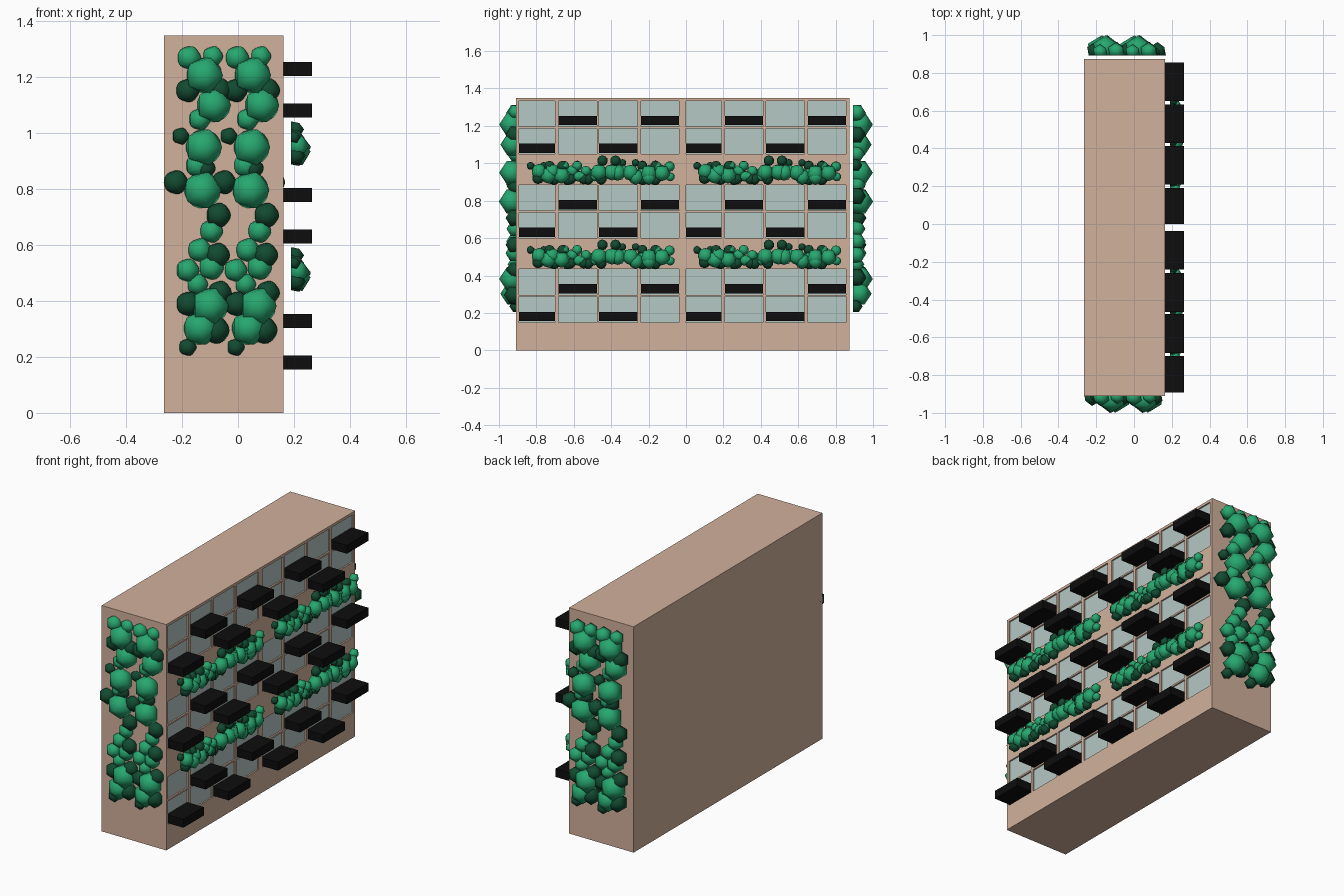
import bpy, bmesh, math
from mathutils import Matrix, Vector

if "Cube" in bpy.data.objects:
    bpy.data.objects.remove(bpy.data.objects["Cube"])


def material(name, rgb):
    m = bpy.data.materials.new(name)
    m.diffuse_color = (*rgb, 1)
    m.use_nodes = True
    m.node_tree.nodes["Principled BSDF"].inputs["Base Color"].default_value = m.diffuse_color
    return m


WALL = material("wall", (0.64, 0.44, 0.33))
GLASS = material("glass", (0.46, 0.58, 0.55))
BLACK = material("black", (0.004, 0.004, 0.004))
LIGHT = material("light_leaf", (0.02, 0.39, 0.16))
DARK = material("dark_leaf", (0.006, 0.07, 0.03))


def add_object(name, mesh, *mats):
    ob = bpy.data.objects.new(name, mesh)
    bpy.context.collection.objects.link(ob)
    for m in mats:
        if m.name not in mesh.materials:
            mesh.materials.append(m)
    return ob


def boxes(name, specs, mat):
    """One object from boxes given as (x0, x1, y0, y1, z0, z1)."""
    bm = bmesh.new()
    for x0, x1, y0, y1, z0, z1 in specs:
        mx = Matrix.Translation(((x0 + x1) / 2, (y0 + y1) / 2, (z0 + z1) / 2))
        bmesh.ops.create_cube(bm, size=1, matrix=mx @ Matrix.Diagonal((x1 - x0, y1 - y0, z1 - z0, 1)))
    me = bpy.data.meshes.new(name)
    bm.to_mesh(me)
    bm.free()
    return add_object(name, me, mat)


FACE = 0.163
COLS = [(-0.893, -0.700), (-0.683, -0.477), (-0.465, -0.260), (-0.240, -0.037),
        (0.0, 0.190), (0.208, 0.412), (0.428, 0.633), (0.652, 0.855)]
FLOORS = [0.15, 0.60, 1.05]

# building block with recessed window openings
body = boxes("building", [(-0.265, FACE, -0.91, 0.873, 0, 1.35)], WALL)
openings = [(y0, y1, f + dz, f + dz + 0.137)
            for f in FLOORS for dz in (0, 0.147) for y0, y1 in COLS]
cutter = boxes("window_cutter", [(FACE - 0.012, FACE + 0.05, *o) for o in openings], WALL)
cutter.hide_render = True
cutter.hide_set(True)
cut = body.modifiers.new("windows", 'BOOLEAN')
cut.object = cutter
cut.solver = 'EXACT'

# window panes
boxes("window_panes", [(FACE - 0.016, FACE - 0.009, *o) for o in openings], GLASS)

# staggered balcony slabs
slabs = []
for f in FLOORS:
    for i, (y0, y1) in enumerate(COLS):
        z = f + 0.006 + 0.148 * (i % 2)
        slabs.append((FACE - 0.012, 0.264, y0, y1, z, z + 0.05))
boxes("balcony_slabs", slabs, BLACK)

# one vine column: leaf clumps as (x, z, radius)
LIGHT_CLUMPS = [(-.175, 1.27, .043), (-.09, 1.275, .037), (-.12, 1.207, .066), (-.087, 1.10, .062),
                (-.137, 1.05, .040), (-.123, .95, .066), (-.145, .885, .043), (-.127, .796, .067),
                (-.095, .65, .042), (-.137, .582, .043), (-.18, .51, .042), (-.095, .52, .045),
                (-.145, .46, .038), (-.10, .382, .066), (-.134, .303, .062)]
DARK_CLUMPS = [(-.18, 1.153, .043), (-.066, 1.153, .045), (-.205, .99, .031), (-.222, .825, .044),
               (-.07, .707, .045), (-.073, .564, .045), (-.177, .39, .045), (-.18, .235, .032),
               (-.065, .43, .043), (-.08, .296, .05), (-.12, .875, .04)]

bm = bmesh.new()
for index, clumps in enumerate((LIGHT_CLUMPS, DARK_CLUMPS)):
    for x, z, r in clumps:
        R = r / 0.894
        new = bmesh.ops.create_icosphere(bm, subdivisions=1, radius=R)["verts"]
        for v in new:
            # flat back against the wall, tip pointing outwards (-y)
            h = max(v.co.z, -0.447 * R) + 0.447 * R
            v.co = Vector((x + v.co.x, -h, z + v.co.y))
        for f in {f for v in new for f in v.link_faces}:
            f.material_index = index
            f.smooth = True
bmesh.ops.recalc_face_normals(bm, faces=bm.faces)
vine = bpy.data.meshes.new("vine")
bm.to_mesh(vine)
bm.free()

# vines on both end walls, the rear ones turned half round
turn = Matrix.Translation((-0.097, 0, 0)) @ Matrix.Rotation(math.pi, 4, 'Z')
for i, dx in enumerate((0, 0.172)):
    front = Matrix.Translation((dx, -0.892, 0))
    add_object(f"front_vine_{i}", vine, LIGHT, DARK).matrix_world = front
    add_object(f"rear_vine_{i}", vine, LIGHT, DARK).matrix_world = turn @ front

# planting strips between floors: the vine laid sideways, doubled up
S = 0.65
sideways = Matrix(((0, -1, 0, 0), (0, 0, 1, 0), (-1, 0, 0, 0), (0, 0, 0, 1)))
for level, top in enumerate((0.595, 1.045)):
    for half, y in enumerate((-0.85, 0.04)):
        for copy, dy in enumerate((0, 0.07)):
            place = Matrix.Translation((0.19, y + dy - S * 0.205, top - S * 0.27))
            ob = add_object(f"planting_strip_{level}_{half}_{copy}", vine, LIGHT, DARK)
            ob.matrix_world = place @ sideways @ Matrix.Scale(S, 4)
